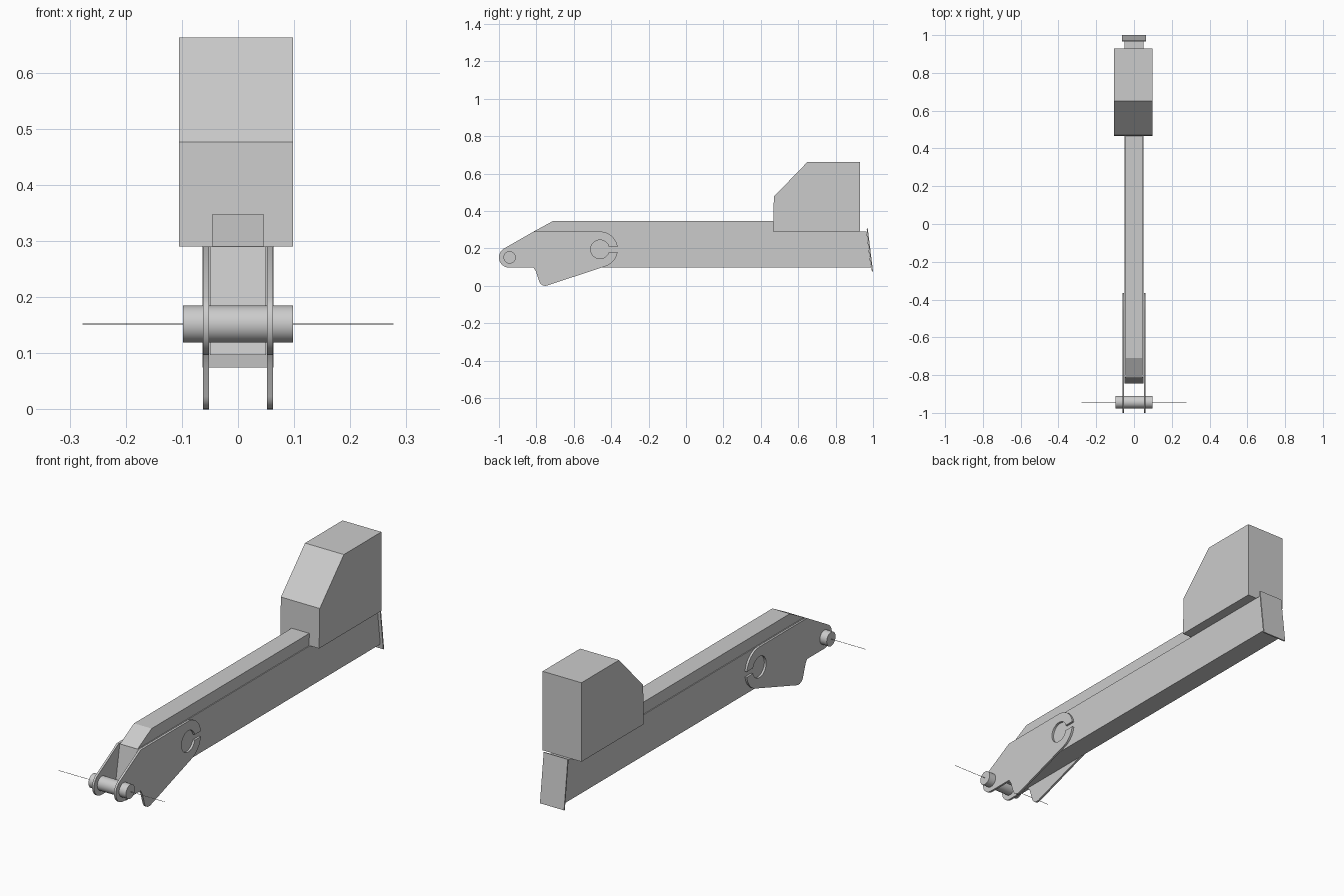
import bpy, bmesh
from math import radians, sin, cos, pi

cube = bpy.data.objects.get("Cube")
if cube:
    bpy.data.objects.remove(cube, do_unlink=True)

grey = bpy.data.materials.new("plain grey")
grey.use_nodes = True
colour = (0.6, 0.6, 0.6, 1)
grey.diffuse_color = colour
grey.node_tree.nodes["Principled BSDF"].inputs["Base Color"].default_value = colour


def arc(cy, cz, r, start, end, steps=16):
    """Points on an arc in the side plane, angles in degrees."""
    angles = [radians(start + (end - start) * i / steps) for i in range(steps + 1)]
    return [(cy + r * cos(a), cz + r * sin(a)) for a in angles]


def extrude_profile(name, profile, x0, x1):
    """Solid made from a side outline, spanning x0 to x1."""
    bm = bmesh.new()
    face = bm.faces.new([bm.verts.new((x0, y, z)) for y, z in profile])
    result = bmesh.ops.extrude_face_region(bm, geom=[face])
    verts = [v for v in result["geom"] if isinstance(v, bmesh.types.BMVert)]
    bmesh.ops.translate(bm, verts=verts, vec=(x1 - x0, 0, 0))
    bmesh.ops.recalc_face_normals(bm, faces=bm.faces)
    mesh = bpy.data.meshes.new(name)
    bm.to_mesh(mesh)
    bm.free()
    mesh.materials.append(grey)
    obj = bpy.data.objects.new(name, mesh)
    bpy.context.collection.objects.link(obj)
    return obj


def smooth(obj):
    bpy.ops.object.select_all(action="DESELECT")
    obj.select_set(True)
    bpy.context.view_layer.objects.active = obj
    bpy.ops.object.shade_smooth_by_angle(angle=radians(30))


def rod(name, radius, half_length, sides):
    bpy.ops.mesh.primitive_cylinder_add(
        vertices=sides, radius=radius, depth=2 * half_length,
        location=(0, -0.943, 0.152), rotation=(0, pi / 2, 0))
    obj = bpy.context.object
    obj.name = name
    obj.data.materials.append(grey)
    smooth(obj)


# Main beam with slanted ends
extrude_profile("main_beam", [(-0.845, 0.097), (0.99, 0.097), (0.966, 0.29), (-0.81, 0.29)],
                -0.05, 0.05)

# Rail on top of the beam, with a sloping nose
extrude_profile("top_rail", [(-0.815, 0.29), (0.92, 0.29), (0.92, 0.347), (-0.71, 0.347)],
                -0.046, 0.046)

# Tall housing at the back
extrude_profile("rear_housing",
                [(0.465, 0.29), (0.93, 0.29), (0.93, 0.663), (0.65, 0.663), (0.47, 0.477)],
                -0.105, 0.098)

# Tilted end plate
extrude_profile("end_plate", [(0.994, 0.075), (1.0, 0.076), (0.972, 0.306), (0.966, 0.305)],
                -0.063, 0.063)

# Side brackets: rounded nose, lower hook, and a slotted round hole
outline = arc(-0.945, 0.152, 0.055, 270, 120)
outline += [(-0.815, 0.29)]
outline += arc(-0.46, 0.195, 0.095, 90, 8)
outline += arc(-0.46, 0.195, 0.05, 15, 345, 32)
outline += arc(-0.46, 0.195, 0.095, -8, -72)
outline += arc(-0.752, 0.035, 0.035, -72, -160, 8)
outline += [(-0.803, 0.078), (-0.815, 0.097)]
for name, side in (("left_bracket", 1), ("right_bracket", -1)):
    smooth(extrude_profile(name, outline, side * 0.052, side * 0.062))

# Hinge pin and its thin axis wire
rod("hinge_pin", 0.033, 0.098, 48)
rod("axis_wire", 0.001, 0.277, 8)
